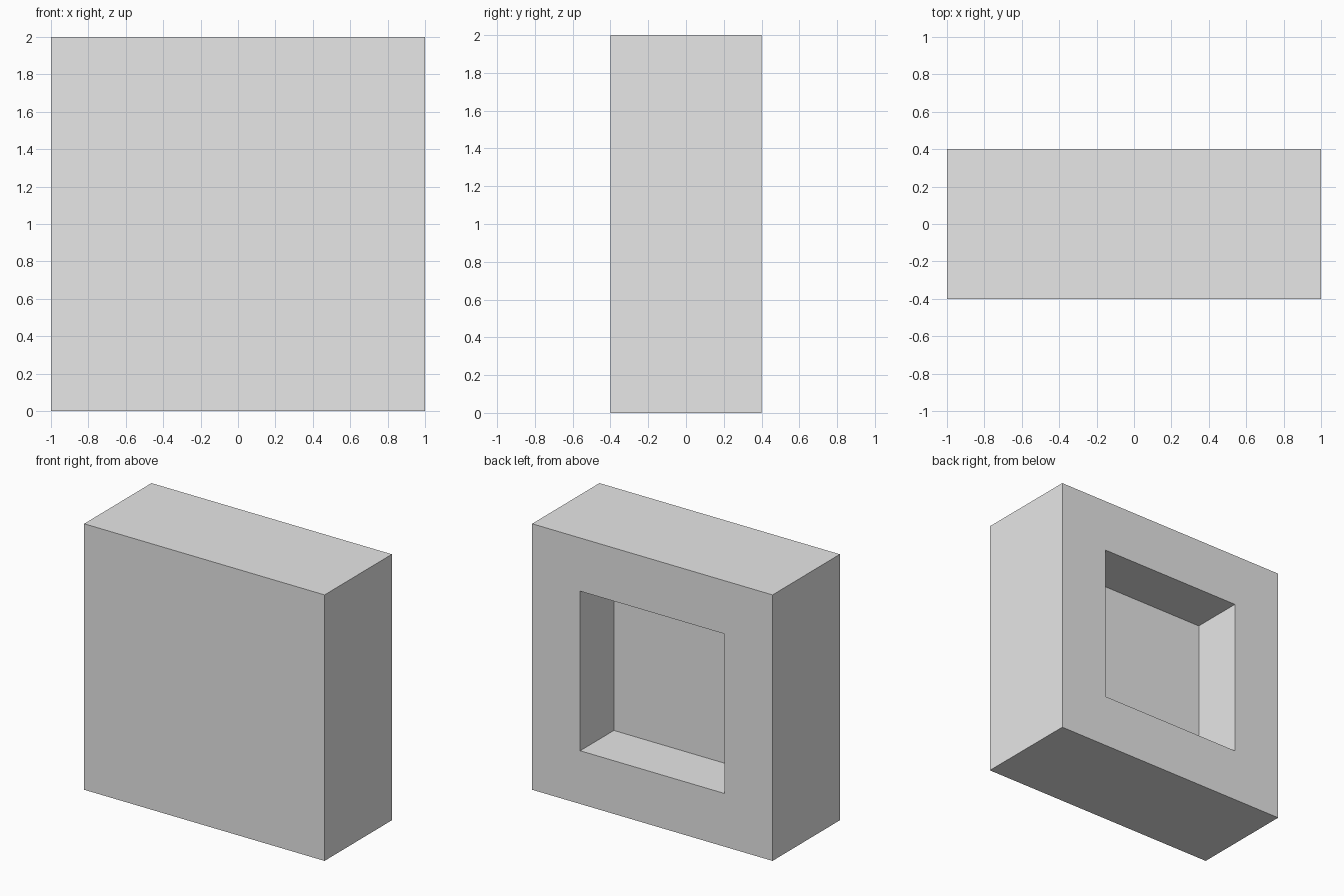
import bpy
import bmesh
from mathutils import Vector

old = bpy.data.objects.get("Cube")
if old:
    bpy.data.objects.remove(old, do_unlink=True)

WIDTH, DEPTH, HEIGHT = 2.0, 0.8, 2.0
BORDER, RECESS = 0.4, 0.4

# Plain grey material
grey = bpy.data.materials.new("light_grey")
grey.use_nodes = True
colour = (0.8, 0.8, 0.8, 1.0)
grey.diffuse_color = colour
grey.node_tree.nodes["Principled BSDF"].inputs["Base Color"].default_value = colour

# Solid block standing on the ground
bm = bmesh.new()
bmesh.ops.create_cube(bm, size=1.0)
bmesh.ops.scale(bm, vec=(WIDTH, DEPTH, HEIGHT), verts=bm.verts)
bmesh.ops.translate(bm, vec=(0, 0, HEIGHT / 2), verts=bm.verts)

# Square recess in the back: inset the face, then push it inward
bm.normal_update()
back = max(bm.faces, key=lambda f: f.normal.y)
bmesh.ops.inset_region(bm, faces=[back], thickness=BORDER, use_even_offset=True)
bmesh.ops.translate(bm, vec=Vector((0, -RECESS, 0)), verts=back.verts)

# The translated inset forms slanted walls, so square them with a separate rim
rim = [f for f in bm.faces if f is not back and any(v in back.verts for v in f.verts)]
bmesh.ops.delete(bm, geom=rim, context="FACES_ONLY")
floor_verts = list(back.verts)
mouth = {v: bm.verts.new(v.co + Vector((0, RECESS, 0))) for v in floor_verts}
outer = {v: min((w for w in bm.verts if w.co.y > DEPTH / 2 - 0.001
                 and w not in mouth.values()),
                key=lambda w: (w.co - v.co).length) for v in floor_verts}
for a, b in zip(floor_verts, floor_verts[1:] + floor_verts[:1]):
    bm.faces.new((b, a, mouth[a], mouth[b]))
    bm.faces.new((mouth[b], mouth[a], outer[a], outer[b]))
bmesh.ops.recalc_face_normals(bm, faces=bm.faces)

mesh = bpy.data.meshes.new("recessed_block")
bm.to_mesh(mesh)
bm.free()
mesh.materials.append(grey)
block = bpy.data.objects.new("recessed_block", mesh)
bpy.context.collection.objects.link(block)
